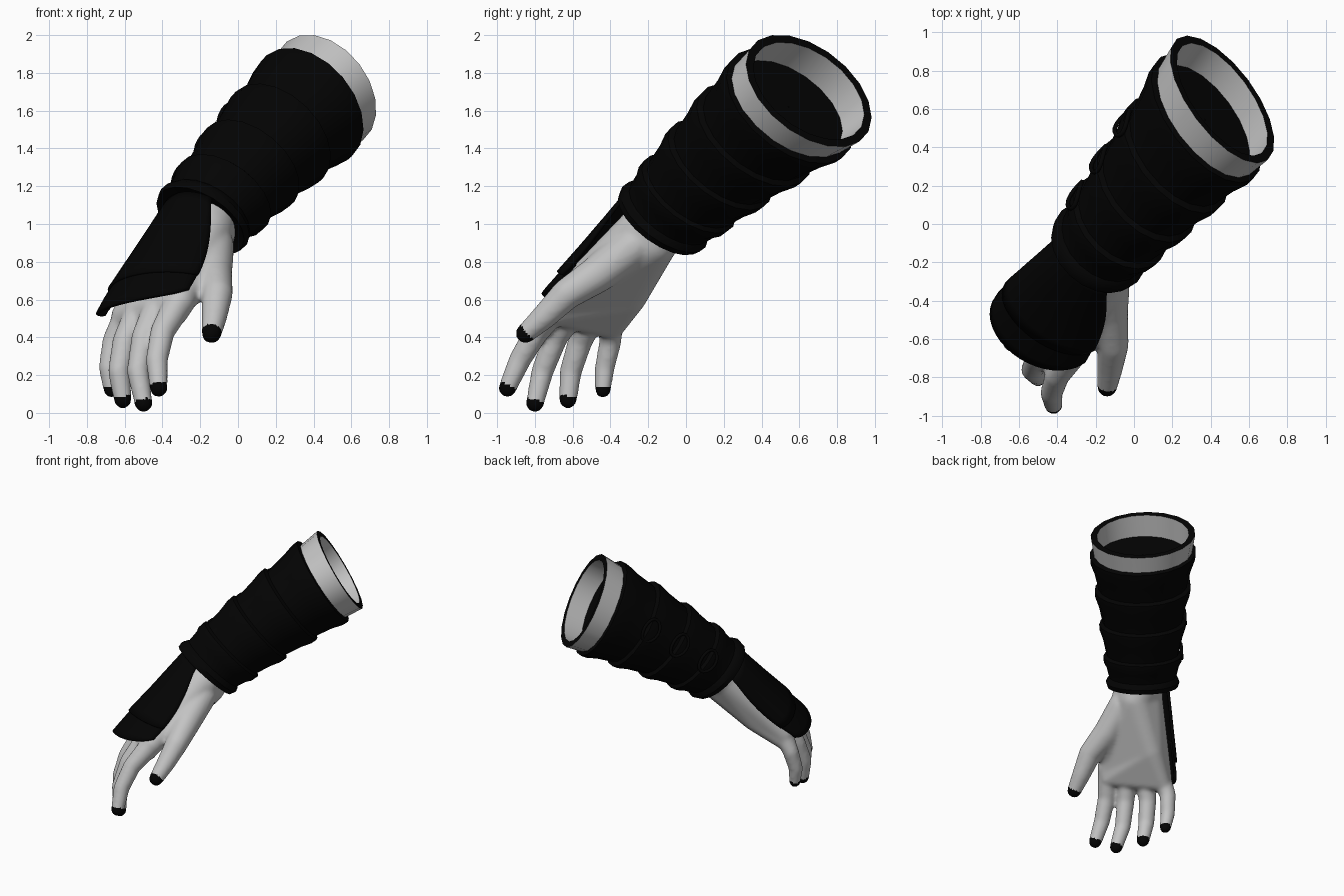
import bpy, bmesh, math
from mathutils import Vector as V

if "Cube" in bpy.data.objects:
    bpy.data.objects.remove(bpy.data.objects["Cube"])


def material(name, value):
    m = bpy.data.materials.new(name)
    m.diffuse_color = (value, value, value, 1)
    m.use_nodes = True
    m.node_tree.nodes["Principled BSDF"].inputs["Base Color"].default_value = m.diffuse_color
    return m


SKIN, BLACK = material("pale_grey", 0.55), material("black", 0.001)


def add_object(name, mesh, *mats):
    ob = bpy.data.objects.new(name, mesh)
    bpy.context.collection.objects.link(ob)
    for m in mats:
        mesh.materials.append(m)
    return ob


def loft(name, rows, closed, *mats):
    """Skin a surface over rows of points."""
    n = len(rows[0])
    faces = []
    for i in range(len(rows) - 1):
        for j in range(n if closed else n - 1):
            k = (j + 1) % n
            faces.append((i * n + j, i * n + k, (i + 1) * n + k, (i + 1) * n + j))
    mesh = bpy.data.meshes.new(name)
    mesh.from_pydata([p for r in rows for p in r], [], faces)
    bm = bmesh.new()
    bm.from_mesh(mesh)
    bmesh.ops.recalc_face_normals(bm, faces=bm.faces)
    bm.to_mesh(mesh)
    bm.free()
    return add_object(name, mesh, *mats)


# ---- forearm frame: oval sections along the arm, t = 0 wrist, t = 1 elbow
ARM0, ARM1 = V((-0.2, -0.14, 1.015)), V((0.46, 0.65, 1.705))
NRM0, NRM1 = V((0.45, 0.53, 0.72)), V((0.65, 0.57, 0.50))
SIDES = 20


def frame(t):
    n = NRM0.lerp(NRM1, t).normalized()
    e = (V((0, 1, 0)) - n * n.y).normalized()
    c = ARM0.lerp(ARM1, t) + V((0, 0, 0.02 * math.sin(math.pi * t)))
    return c, n, e, n.cross(e)


def oval(t, a, b):
    c, n, e, f = frame(t)
    angles = [2 * math.pi * i / SIDES for i in range(SIDES)]
    return [c + e * a * math.cos(q) + f * b * math.sin(q) for q in angles]


def radii_at(t):
    return 0.25 + 0.16 * t, 0.25 + 0.095 * t


def sleeve(t, s):
    a, b = radii_at(t)
    return oval(t, a * s, b * s)


# ---- sleeve with overlapping flared bands, closed by a floor at each end
rows = [sleeve(0.03, 0.01), sleeve(0.02, 0.9), sleeve(0.0, 1.04), sleeve(0.03, 1.07), sleeve(0.055, 1.0)]
ends = [0.055, 0.20, 0.41, 0.64, 0.88]
for s, e in zip(ends, ends[1:]):
    rows += [sleeve(s + 0.008, 0.96), sleeve((s + e) / 2, 1.0),
             sleeve(e - 0.045, 1.055), sleeve(e - 0.005, 1.05)]
rows += [sleeve(0.882, 0.95), sleeve(0.865, 0.9), sleeve(0.865, 0.01)]
loft("sleeve", rows, True, BLACK)

# ---- open forearm end with a dark rim
arm = loft("forearm_end", [oval(0.82, 0.37, 0.305), oval(1.0, 0.405, 0.33),
                           oval(1.0, 0.358, 0.285), oval(0.85, 0.345, 0.275)], True, SKIN, BLACK)
for p in arm.data.polygons:
    if SIDES <= p.index < 2 * SIDES:
        p.material_index = 1

# ---- cord loops on the outer side of the sleeve
for t in (0.2, 0.41, 0.62):
    c, n, e, f = frame(t)
    d = V((-0.85, 0.4, 0.15))
    d = (d - n * d.dot(n)).normalized()
    side = n.cross(d)
    a, b = radii_at(t)
    r = 1 / math.sqrt((d.dot(e) / a) ** 2 + (d.dot(f) / b) ** 2)
    curve = bpy.data.curves.new("cord_loop", 'CURVE')
    curve.dimensions = '3D'
    curve.bevel_depth = 0.012
    curve.bevel_resolution = 1
    sp = curve.splines.new('POLY')
    sp.points.add(15)
    sp.use_cyclic_u = True
    for i, p in enumerate(sp.points):
        q = 2 * math.pi * i / 16
        u, v = 0.06 * math.cos(q), 0.09 * math.sin(q)
        p.co = (*(c + d * (r * 1.06 - v * v * 2) + n * u + side * v), 1)
    curve.materials.append(BLACK)
    ob = bpy.data.objects.new("cord_loop", curve)
    bpy.context.collection.objects.link(ob)

# ---- hand: L points to the thumb side, N out of the back of the hand
L = V((0.78, -0.62, 0.06)).normalized()
N = V((-0.42, -0.50, 0.76)).normalized()
WRIST, KNUCKLE = V((-0.2, -0.2, 0.96)), V((-0.46, -0.54, 0.56))
hand = bmesh.new()


def hull(*balls):
    """Convex hull around a set of (centre, radius) balls."""
    b = bmesh.new()
    for c, r in balls:
        g = bmesh.ops.create_icosphere(b, subdivisions=3, radius=r)
        bmesh.ops.translate(b, verts=g["verts"], vec=V(c))
    points = [v.co.copy() for v in b.verts]
    b.free()
    b = bmesh.new()
    for p in points:
        b.verts.new(p)
    out = bmesh.ops.convex_hull(b, input=b.verts)
    junk = [g for g in out["geom_interior"] + out["geom_unused"] if isinstance(g, bmesh.types.BMVert)]
    bmesh.ops.delete(b, geom=list(set(junk)), context='VERTS')
    bmesh.ops.recalc_face_normals(b, faces=b.faces)
    m = bpy.data.meshes.new("hull")
    b.to_mesh(m)
    b.free()
    hand.from_mesh(m)
    bpy.data.meshes.remove(m)


fingers = [
    [(-0.31, -0.66, 0.59), (-0.40, -0.79, 0.43), (-0.43, -0.88, 0.28), (-0.42, -0.945, 0.13)],
    [(-0.42, -0.58, 0.57), (-0.50, -0.69, 0.40), (-0.53, -0.76, 0.22), (-0.50, -0.80, 0.05)],
    [(-0.52, -0.49, 0.54), (-0.60, -0.56, 0.38), (-0.63, -0.61, 0.22), (-0.61, -0.625, 0.07)],
    [(-0.59, -0.40, 0.51), (-0.66, -0.40, 0.38), (-0.685, -0.43, 0.24), (-0.67, -0.44, 0.12)],
]
thumb = [(-0.13, -0.28, 0.88), (-0.13, -0.46, 0.74), (-0.11, -0.63, 0.63),
         (-0.125, -0.75, 0.51), (-0.14, -0.85, 0.42)]
for k, pts in enumerate(fingers):
    radii = [x - (0.006 if k == 3 else 0) for x in (0.079, 0.065, 0.059, 0.048)]
    balls = list(zip(pts, radii))
    for a, b in zip(balls, balls[1:]):
        hull(a, b)
balls = list(zip(thumb, (0.11, 0.10, 0.083, 0.068, 0.053)))
for a, b in zip(balls, balls[1:]):
    hull(a, b)
# palm with heel, finger webbing, thumb web and wrist stub
wrist = [(WRIST + L * 0.05, 0.135), (WRIST - L * 0.05, 0.135)]
bases = [(f[0], 0.083) for f in fingers]
webs = [(V(f[0]).lerp(V(f[1]), 0.3) - N * 0.025, 0.06) for f in fingers]
heel = [((-0.15, -0.17, 0.90), 0.125), ((-0.41, -0.30, 0.62), 0.095)]
hull(*wrist, *bases, *heel)
hull(*bases, *webs, heel[1])
hull(balls[0], balls[1], (fingers[0][0], 0.06), (WRIST, 0.12))
hull(*wrist, heel[0], (ARM0.lerp(ARM1, 0.08), 0.16))

mesh = bpy.data.meshes.new("hand_raw")
hand.to_mesh(mesh)
hand.free()
raw = add_object("hand_raw", mesh)
rm = raw.modifiers.new("fuse", 'REMESH')
rm.mode = 'VOXEL'
rm.voxel_size = 0.013
sm = raw.modifiers.new("soften", 'SMOOTH')
sm.factor = 0.5
sm.iterations = 10
fused = bpy.data.meshes.new_from_object(raw.evaluated_get(bpy.context.evaluated_depsgraph_get()))
bpy.data.objects.remove(raw)
hand_ob = add_object("hand", fused, SKIN, BLACK)

# dark fingertips: faces past a plane near the end of each digit
tips = [(V(d[-1]), (V(d[-1]) - V(d[-2])).normalized()) for d in fingers + [thumb]]
for p in fused.polygons:
    for tip, direction in tips:
        off = p.center - tip
        if off.length < 0.08 and off.dot(direction) > -0.015:
            p.material_index = 1


# ---- guards over the back of the hand, lower edge swept past the knuckles
def guard(name, u0, u1, lift, little_drop, bulge):
    rows = []
    for i in range(11):
        row = []
        for j in range(19):
            s = j / 18
            u = u0 + (u1 - u0) * i / 10
            u += (little_drop * (1 - s) + bulge * math.sin(math.pi * s) ** 0.8) * (i / 10) ** 2
            c = (WRIST + V((-0.02, 0, 0.05))).lerp(KNUCKLE, u)
            w = 0.20 + 0.10 * min(u, 1) + lift
            h = 0.16 + lift + 0.015 * max(0, u - 0.5)
            swell = math.sin(math.pi * min(max(u, 0), 1))
            q0, q1 = -90 - 10 * swell, 48 + 18 * u + 14 * swell
            q = math.radians(q0 + s * (q1 - q0))
            row.append(c + L * w * math.sin(q) + N * h * math.cos(q))
        rows.append(row)
    ob = loft(name, rows, False, BLACK)
    so = ob.modifiers.new("thickness", 'SOLIDIFY')
    so.thickness = 0.02
    so.offset = 0


guard("hand_guard", -0.05, 0.75, 0.014, 0.08, 0.13)
guard("knuckle_guard", 0.62, 0.93, 0.0, 0.13, 0.24)

# ---- smooth shading with sharp edges kept
for ob in bpy.context.scene.objects:
    if ob.type == 'MESH':
        ob.select_set(True)
        bpy.context.view_layer.objects.active = ob
bpy.ops.object.shade_smooth_by_angle(angle=math.radians(40))
